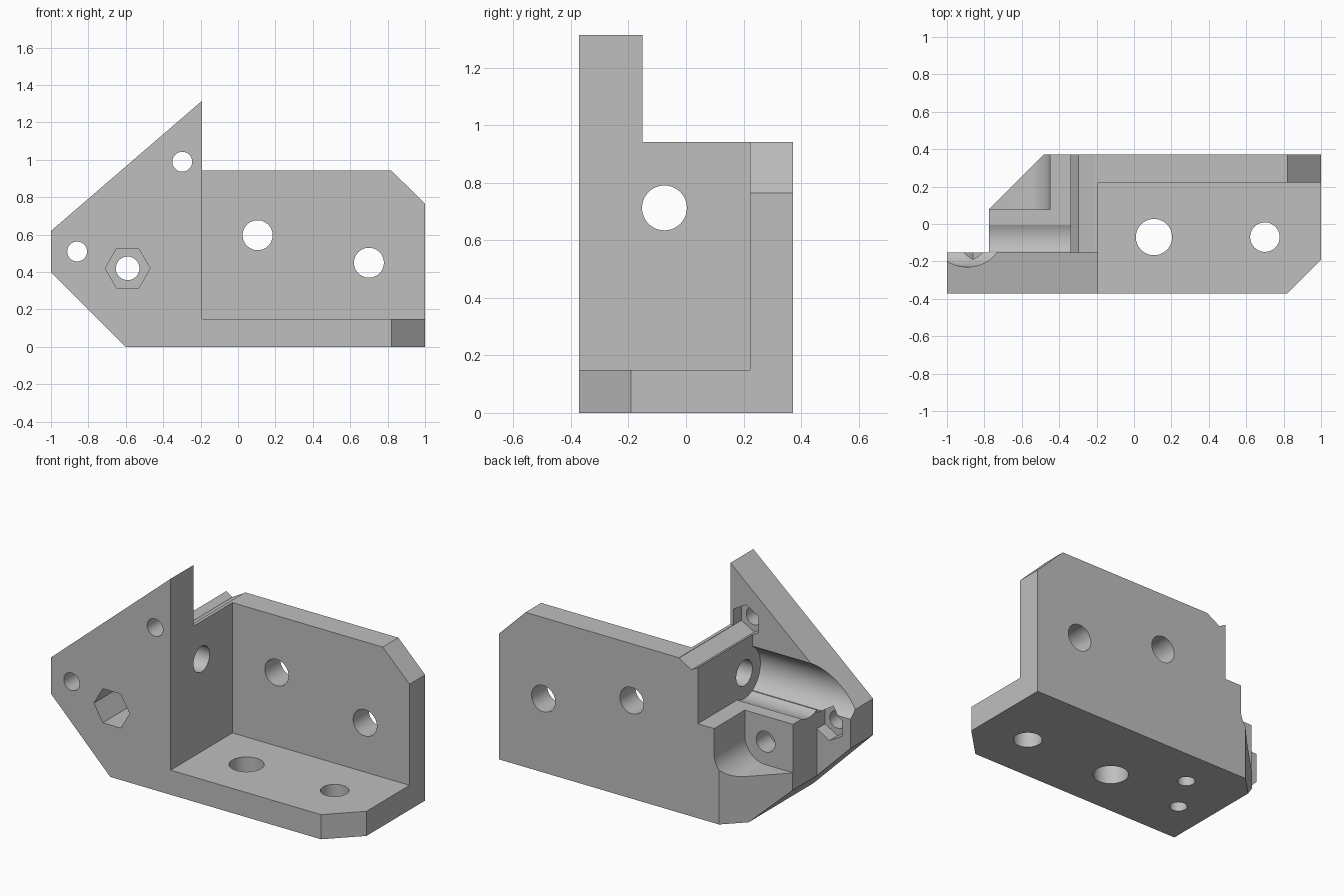
import bpy, bmesh, math
from mathutils import Vector

cube = bpy.data.objects.get("Cube")
if cube:
    bpy.data.objects.remove(cube, do_unlink=True)

grey = bpy.data.materials.new("plain grey")
grey.use_nodes = True
GREY = (0.52, 0.52, 0.52, 1)
grey.diffuse_color = GREY
grey.node_tree.nodes["Principled BSDF"].inputs["Base Color"].default_value = GREY

# Place profile coordinates (a, b) and depth d for an extrusion along each axis
PLACE = {
    "x": lambda a, b, d: Vector((d, a, b)),
    "y": lambda a, b, d: Vector((a, d, b)),
    "z": lambda a, b, d: Vector((a, b, d)),
}


def prism(name, axis, points, start, end):
    """Extrude a closed profile along an axis."""
    bm = bmesh.new()
    face = bm.faces.new([bm.verts.new(PLACE[axis](a, b, start)) for a, b in points])
    new = bmesh.ops.extrude_face_region(bm, geom=[face])["geom"]
    verts = [v for v in new if isinstance(v, bmesh.types.BMVert)]
    bmesh.ops.translate(bm, verts=verts, vec=PLACE[axis](0, 0, end - start))
    bmesh.ops.recalc_face_normals(bm, faces=bm.faces)
    mesh = bpy.data.meshes.new(name)
    bm.to_mesh(mesh)
    bm.free()
    mesh.materials.append(grey)
    obj = bpy.data.objects.new(name, mesh)
    bpy.context.collection.objects.link(obj)
    return obj


def ring(a, b, radius, sides=64, turn=0.0):
    angles = [turn + math.tau * i / sides for i in range(sides)]
    return [(a + radius * math.cos(t), b + radius * math.sin(t)) for t in angles]


def rect(a0, a1, b0, b1):
    return [(a0, b0), (a1, b0), (a1, b1), (a0, b1)]


# Main body from the front outline
bracket = prism("corner_bracket", "y", [
    (-1, 0.40), (-0.6, 0), (1, 0), (1, 0.765), (0.82, 0.943),
    (-0.193, 0.943), (-0.193, 1.315), (-1, 0.62)], -0.372, 0.372)


def cut(axis, points, start, end):
    cutter = prism("cutter", axis, points, start, end)
    cutter.hide_render = True
    mod = bracket.modifiers.new("cut", "BOOLEAN")
    mod.operation = "DIFFERENCE"
    mod.solver = "EXACT"
    mod.object = cutter
    bpy.ops.object.select_all(action="DESELECT")
    bpy.context.view_layer.objects.active = bracket
    bracket.select_set(True)
    bpy.ops.object.modifier_apply(modifier=mod.name)
    bpy.data.objects.remove(cutter, do_unlink=True)


# Open tray between floor, back wall and end block
cut("y", rect(-0.193, 1.2, 0.15, 1.5), -0.6, 0.222)
# Space behind the tall front plate
cut("y", rect(-1.2, -0.1, 0.943, 1.5), -0.152, 0.6)
cut("y", rect(-1.2, -0.775, -0.2, 1.5), -0.152, 0.6)
cut("y", rect(-1.2, -0.34, 0.575, 1.5), -0.152, 0.6)
# Plan chamfers on the back left and front right corners
cut("z", [(-0.875, -0.02), (-0.38, 0.475), (-0.875, 0.475)], -0.2, 1.5)
cut("z", [(0.72, -0.472), (1.1, -0.472), (1.1, -0.092)], -0.2, 1.5)

# Round-bottomed pocket behind the main bolt, open to the left and above
BOLT = (-0.59, 0.42)
arc = [(BOLT[0] + 0.14 * math.sin(t), BOLT[1] - 0.14 * math.cos(t))
       for t in [i * math.pi / 32 for i in range(17)]]
cut("y", [(-1.2, 0.28)] + arc + [(-0.45, 0.8), (-1.2, 0.8)], 0.077, 0.6)

# Lengthwise rod trough and its through hole
cut("x", ring(-0.075, 0.713, 0.155), -1.2, -0.34)
cut("x", ring(-0.075, 0.713, 0.078), -0.5, 0.0)

# Main bolt hole with hexagonal nut recess in the front
cut("y", ring(*BOLT, 0.063), -0.6, 0.6)
cut("y", ring(*BOLT, 0.12, 6), -0.6, -0.05)

# Small plate screws with hexagonal recesses reaching back
for x, z in ((-0.86, 0.51), (-0.298, 0.99)):
    cut("y", ring(x, z, 0.053), -0.6, -0.1)
    cut("y", ring(x, z, 0.098, 6, math.pi / 6), -0.23, 0.6)

# Mounting holes in the back wall and floor
for x, z in ((0.105, 0.597), (0.7, 0.45)):
    cut("y", ring(x, z, 0.08), 0.1, 0.6)
for x, radius in ((0.107, 0.097), (0.7, 0.079)):
    cut("z", ring(x, -0.07, radius), -0.2, 0.4)

# Blind screw holes under the end block
for x, y in ((-0.255, 0.14), (-0.4, -0.10)):
    cut("z", ring(x, y, 0.048, 48), -0.2, 0.3)

bpy.ops.object.shade_smooth_by_angle(angle=math.radians(25))
